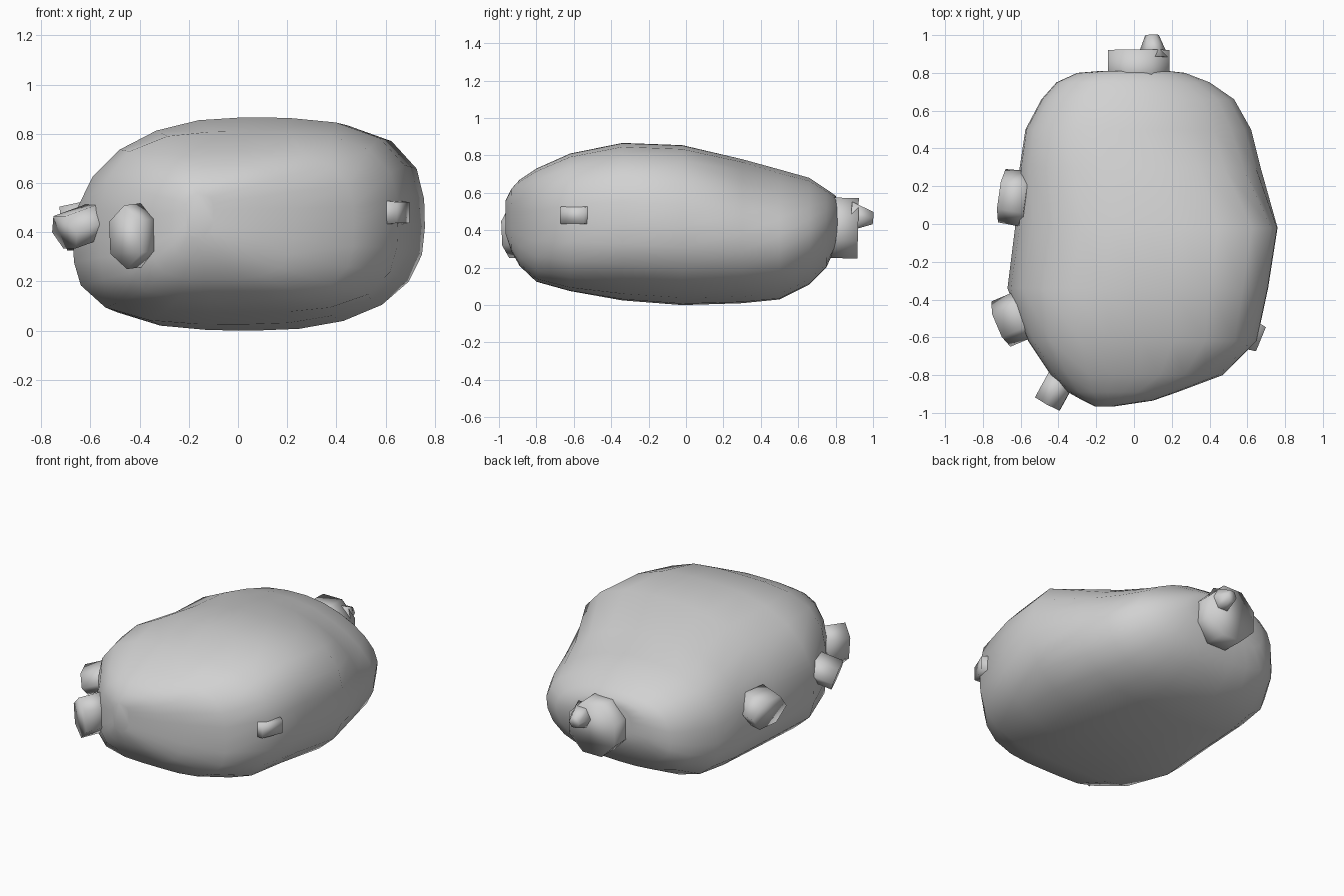
import bpy, bmesh, math
from mathutils import Vector

if "Cube" in bpy.data.objects:
    bpy.data.objects.remove(bpy.data.objects["Cube"])

grey = bpy.data.materials.new("plain grey")
grey.use_nodes = True
colour = (0.64, 0.64, 0.64, 1)
grey.diffuse_color = colour
grey.node_tree.nodes["Principled BSDF"].inputs["Base Color"].default_value = colour


def finish(name, bm, angle):
    bmesh.ops.recalc_face_normals(bm, faces=bm.faces)
    mesh = bpy.data.meshes.new(name)
    bm.to_mesh(mesh)
    bm.free()
    mesh.materials.append(grey)
    obj = bpy.data.objects.new(name, mesh)
    bpy.context.collection.objects.link(obj)
    bpy.ops.object.select_all(action="DESELECT")
    obj.select_set(True)
    bpy.context.view_layer.objects.active = obj
    bpy.ops.object.shade_smooth_by_angle(angle=math.radians(angle))


def loft(name, rings, angle):
    bm = bmesh.new()
    loops = [[bm.verts.new(p) for p in ring] for ring in rings]
    count = len(loops[0])
    for a, b in zip(loops, loops[1:]):
        for i in range(count):
            j = (i + 1) % count
            bm.faces.new((a[i], a[j], b[j], b[i]))
    bm.faces.new(loops[0])
    bm.faces.new(loops[-1])
    finish(name, bm, angle)


def blend(y, front, middle, back):
    # Fullness along the length: front, middle, then back
    if y < -0.3:
        t = min((-0.3 - y) / 0.3, 1)
        return middle + (front - middle) * t
    t = min(max(y / 0.35, 0), 1)
    return middle + (back - middle) * t


def body_ring(y, left, right, low, high, sides=24):
    # Rounded section, each quarter with its own fullness, widest lower down on the -x side
    cx = (left + right) / 2
    upper_left, upper_right = blend(y, 3.2, 3.2, 1.7), blend(y, 3.2, 2.0, 2.7)
    lower_left, lower_right = blend(y, 3.1, 2.4, 2.4), blend(y, 4.6, 3.1, 3.0)
    ring = []
    for i in range(sides):
        a = math.tau * i / sides
        c, s = math.cos(a), math.sin(a)
        cz = low + (high - low) * (0.49 + 0.08 * min(c, 0))
        if s >= 0:
            n = upper_left if c > 0 else upper_right
        else:
            n = lower_left if c > 0 else lower_right
        k = (abs(c) ** n + abs(s) ** n) ** (-1 / n)
        height = high - cz if s > 0 else cz - low
        ring.append((cx + k * c * (right - left) / 2, y, cz + k * s * height))
    return ring


# Lumpy body: y, min x, max x, min z, max z
sections = [
    (-0.965, -0.21, -0.10, 0.38, 0.56),
    (-0.935, -0.27, 0.10, 0.29, 0.62),
    (-0.89, -0.35, 0.23, 0.21, 0.67),
    (-0.80, -0.44, 0.47, 0.125, 0.73),
    (-0.62, -0.56, 0.65, 0.075, 0.81),
    (-0.34, -0.67, 0.71, 0.025, 0.867),
    (-0.02, -0.63, 0.76, 0.00, 0.855),
    (0.30, -0.605, 0.67, 0.01, 0.78),
    (0.50, -0.575, 0.62, 0.03, 0.725),
    (0.66, -0.49, 0.53, 0.11, 0.68),
    (0.75, -0.41, 0.40, 0.20, 0.62),
    (0.80, -0.30, 0.27, 0.31, 0.585),
    (0.81, -0.18, 0.18, 0.36, 0.55),
]
loft("body", [body_ring(*s) for s in sections], 60)


def sprout(name, base, tip, wide, tall, sides, taper=1.0, turn=0.0):
    # Stubby prism from base to tip, elliptical in section
    base, tip = Vector(base), Vector(tip)
    axis = (tip - base).normalized()
    side = axis.cross(Vector((0, 0, 1))).normalized()
    up = side.cross(axis)
    rings = []
    for centre, scale in ((base, 1.0), (tip, taper)):
        rings.append([centre + side * wide * scale * math.cos(a) + up * tall * scale * math.sin(a)
                      for a in (math.tau * i / sides + turn for i in range(sides))])
    loft(name, rings, 180)


# Sprouts along the right side and front
sprout("right_rear_sprout", (-0.56, 0.13, 0.44), (-0.70, 0.15, 0.415), 0.15, 0.11, 6, 0.95)
sprout("right_front_sprout", (-0.54, -0.46, 0.46), (-0.705, -0.53, 0.40), 0.13, 0.08, 6)
sprout("front_sprout", (-0.375, -0.80, 0.39), (-0.457, -0.95, 0.38), 0.085, 0.13, 6, 1, 0.5)
# Small bud on the left
sprout("left_sprout", (0.55, -0.56, 0.48), (0.672, -0.61, 0.48), 0.13, 0.08, 4, 0.75, math.pi / 4)
# Round stalk at the back with an off-centre tip
sprout("rear_stalk", (0.025, 0.72, 0.415), (0.025, 0.92, 0.41), 0.175, 0.175, 8, 1, math.pi / 8)
sprout("rear_stalk_tip", (0.10, 0.88, 0.475), (0.095, 1.0, 0.465), 0.085, 0.09, 6, 0.42)
